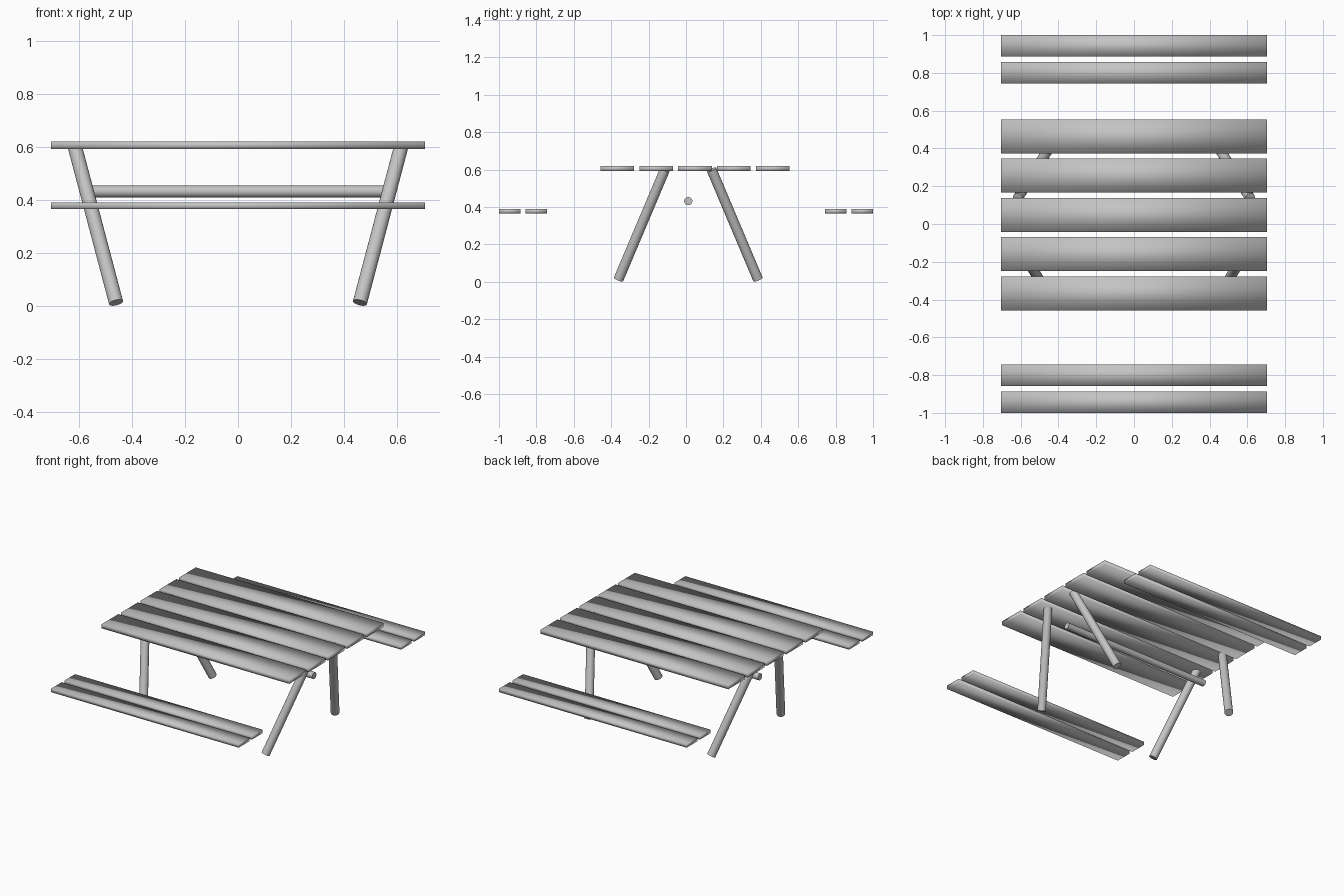
import bpy
from mathutils import Vector, Matrix

cube = bpy.data.objects.get("Cube")
if cube:
    bpy.data.objects.remove(cube, do_unlink=True)

grey = bpy.data.materials.new("plain grey")
grey.use_nodes = True
colour = (0.55, 0.55, 0.55, 1)
grey.diffuse_color = colour
grey.node_tree.nodes["Principled BSDF"].inputs["Base Color"].default_value = colour


def plank(name, y, width, bottom, top):
    """Board along x with softly shaded faces."""
    bpy.ops.mesh.primitive_cube_add(size=1)
    ob = bpy.context.object
    ob.name = name
    ob.data.transform(Matrix.Diagonal((1.41, width, top - bottom, 1)))
    ob.location = (0, y, (bottom + top) / 2)
    ob.data.materials.append(grey)
    bpy.ops.object.shade_smooth()


def pole(name, start, end, radius):
    """Round pole between two points, cut square at its ends."""
    a, b = Vector(start), Vector(end)
    bpy.ops.mesh.primitive_cylinder_add(vertices=32, radius=radius, depth=(b - a).length)
    ob = bpy.context.object
    ob.name = name
    ob.location = (a + b) / 2
    ob.rotation_euler = (b - a).to_track_quat('Z', 'Y').to_euler()
    ob.data.materials.append(grey)
    bpy.ops.object.shade_smooth_by_angle()


# Table top
for i in range(5):
    plank(f"table_plank_{i + 1}", 0.048 + (i - 2) * 0.2075, 0.18, 0.592, 0.62)

# Benches
for side, s in (("front", -1), ("back", 1)):
    for part, y in (("inner", 0.8), ("outer", 0.943)):
        plank(f"{side}_bench_{part}_plank", s * y, 0.114, 0.366, 0.39)

# Splayed legs
MID = 0.012
for end, sx in (("right", -1), ("left", 1)):
    for side, sy in (("front", -1), ("back", 1)):
        pole(f"{side}_{end}_leg",
             (sx * 0.46, MID + sy * 0.373, 0.013),
             (sx * 0.615, MID + sy * 0.125, 0.6), 0.027)

# Crossbar between the leg pairs
pole("crossbar", (-0.565, MID, 0.432), (0.565, MID, 0.432), 0.022)
